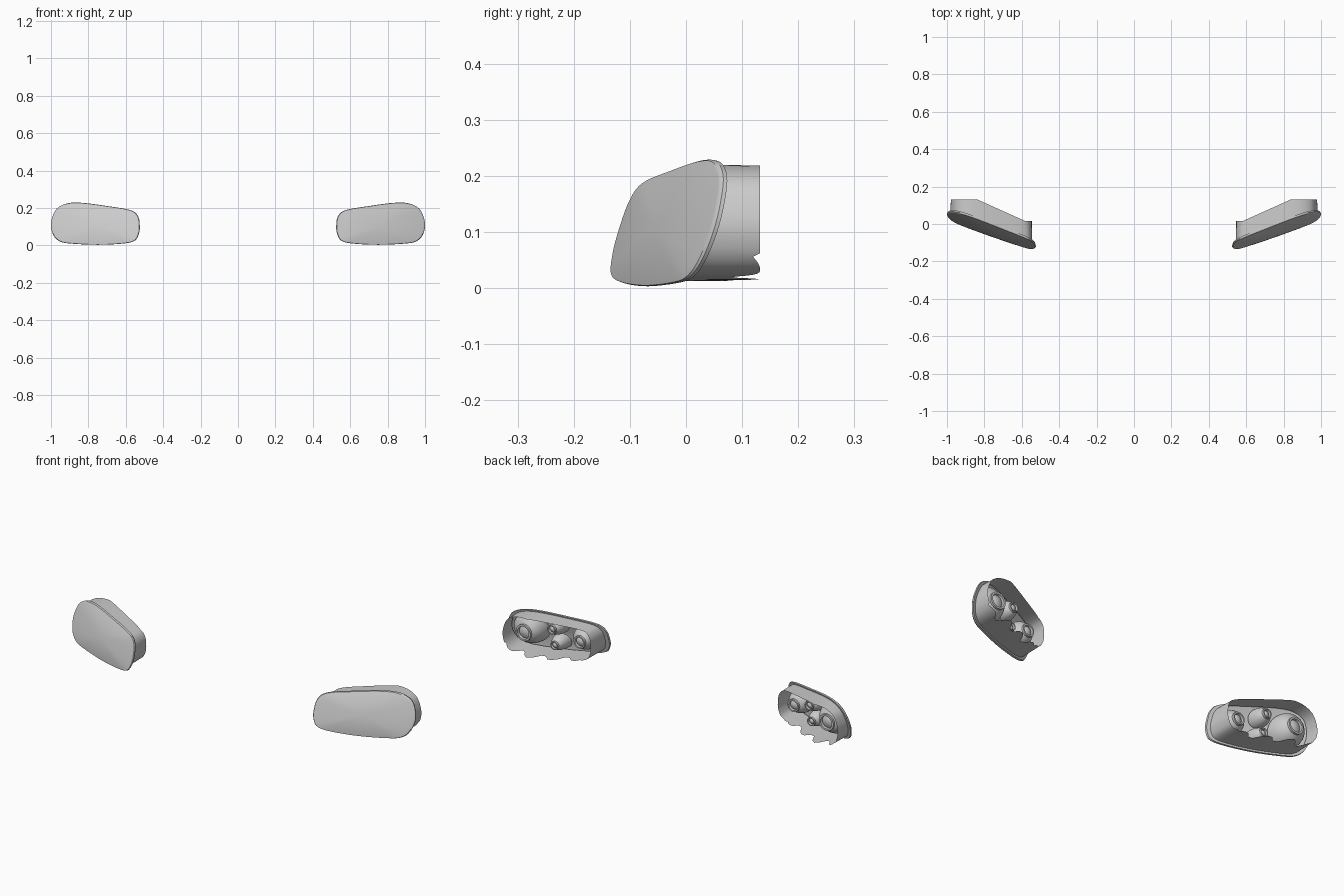
import bpy, math
from mathutils import Vector

if "Cube" in bpy.data.objects:
    bpy.data.objects.remove(bpy.data.objects["Cube"])

CX, CZ = 0.765, 0.112      # centre of the lens outline
N = 96

# front-view outline of the right-hand lens (x, z)
KEYS = [(0.525, 0.10), (0.534, 0.155), (0.575, 0.188), (0.70, 0.21), (0.83, 0.227),
        (0.91, 0.225), (0.967, 0.198), (0.993, 0.15), (1.0, 0.10), (0.985, 0.05),
        (0.95, 0.02), (0.89, 0.009), (0.75, 0.003), (0.62, 0.009), (0.555, 0.023), (0.531, 0.058)]


def outline():
    pts, k = [], len(KEYS)
    for i in range(N):
        f = i * k / N
        j, t = int(f), f - int(f)
        a, b, c, d = (Vector(KEYS[(j + o) % k]) for o in (-1, 0, 1, 2))
        pts.append(0.5 * (2 * b + (c - a) * t + (2 * a - 5 * b + 4 * c - d) * t * t
                          + (3 * b - a - 3 * c + d) * t ** 3))
    return pts


OUT = outline()


def plane_y(x, z):
    return -0.12 + 0.35 * (x - 0.53) + 0.3 * (z - 0.1)


def ring(t, yfun):
    pts = []
    for p in OUT:
        x, z = CX + (p.x - CX) * t, CZ + (p.y - CZ) * t
        pts.append((x, yfun(x, z), z))
    return pts


def loft(name, rings, cap_first=None):
    n = len(rings[0])
    verts = [v for r in rings for v in r]
    faces = [(i * n + j, i * n + (j + 1) % n, (i + 1) * n + (j + 1) % n, (i + 1) * n + j)
             for i in range(len(rings) - 1) for j in range(n)]
    if cap_first:
        verts.append(cap_first)
        faces += [(len(verts) - 1, (j + 1) % n, j) for j in range(n)]
    me = bpy.data.meshes.new(name)
    me.from_pydata(verts, [], faces)
    ob = bpy.data.objects.new(name, me)
    bpy.context.collection.objects.link(ob)
    bpy.ops.object.select_all(action='DESELECT')
    ob.select_set(True)
    bpy.context.view_layer.objects.active = ob
    bpy.ops.object.mode_set(mode='EDIT')
    bpy.ops.mesh.select_all(action='SELECT')
    bpy.ops.mesh.normals_make_consistent(inside=False)
    bpy.ops.object.mode_set(mode='OBJECT')
    bpy.ops.object.shade_smooth_by_angle(angle=math.radians(35))
    ob.modifiers.new("Mirror", 'MIRROR')      # opposite lamp
    return ob


# domed lens with a turned-back rim
def dome(t):
    return lambda x, z: plane_y(x, z) - 0.018 * (1 - t * t)


rings = [ring(t, dome(t)) for t in (0.15, 0.3, 0.45, 0.6, 0.75, 0.88, 0.96, 0.985)]
rings.append(ring(1.0, lambda x, z: plane_y(x, z) + 0.004))
rings.append(ring(0.99, lambda x, z: plane_y(x, z) + 0.012))
rings.append(ring(0.92, lambda x, z: plane_y(x, z) + 0.012))
loft("lens", rings, (CX, plane_y(CX, CZ) - 0.018, CZ))


# housing skirt running back from the rim, with a stepped broken lower edge
def skirt_back(x, z):
    y = 0.015 + 0.117 * min(max((x - 0.58) / 0.26, 0), 1)
    if z < 0.06 and x > 0.6:
        y -= 0.05 * abs(math.sin(x * 30)) ** 3
    return max(y, plane_y(x, z) + 0.03)


def skirt_mid(x, z):
    return 0.5 * (plane_y(x, z) + 0.012 + skirt_back(x, z))


loft("housing_skirt", [ring(0.92, lambda x, z: plane_y(x, z) + 0.008),
                       ring(0.915, skirt_mid), ring(0.91, skirt_back)])


# reflector bowls whose front rims follow the slope of the lens
def bowl(name, cx, cz, radius, y_back, segs=40):
    def circle(r, s, extra=0.0):
        pts = []
        for i in range(segs):
            a = 2 * math.pi * i / segs
            x, z = cx + r * math.cos(a), cz + r * math.sin(a)
            pts.append((x, (1 - s) * (plane_y(x, z) + 0.008) + s * y_back + extra, z))
        return pts

    end = math.acos(0.5)
    prof = [end * i / 8 for i in range(9)]
    rs = [circle(radius * math.cos(a), math.sin(a) / math.sin(end)) for a in prof]
    loft(name + "_reflector", rs)
    # socket collar and bulb base
    k = radius * 0.5
    loft(name + "_socket", [circle(k * 0.15, 1, 0.006), circle(k * 0.5, 1, 0.004),
                            circle(k * 0.75, 1, -0.002), circle(k * 0.8, 1, 0.01),
                            circle(k * 1.04, 1, 0.01), circle(k * 1.04, 1, -0.004)],
         (cx, y_back + 0.007, cz))


bowl("main_beam", 0.885, 0.12, 0.082, 0.085)
bowl("upper_signal", 0.752, 0.155, 0.046, 0.04)
bowl("lower_signal", 0.75, 0.063, 0.042, 0.02)
bowl("inner_beam", 0.625, 0.103, 0.062, -0.01)
